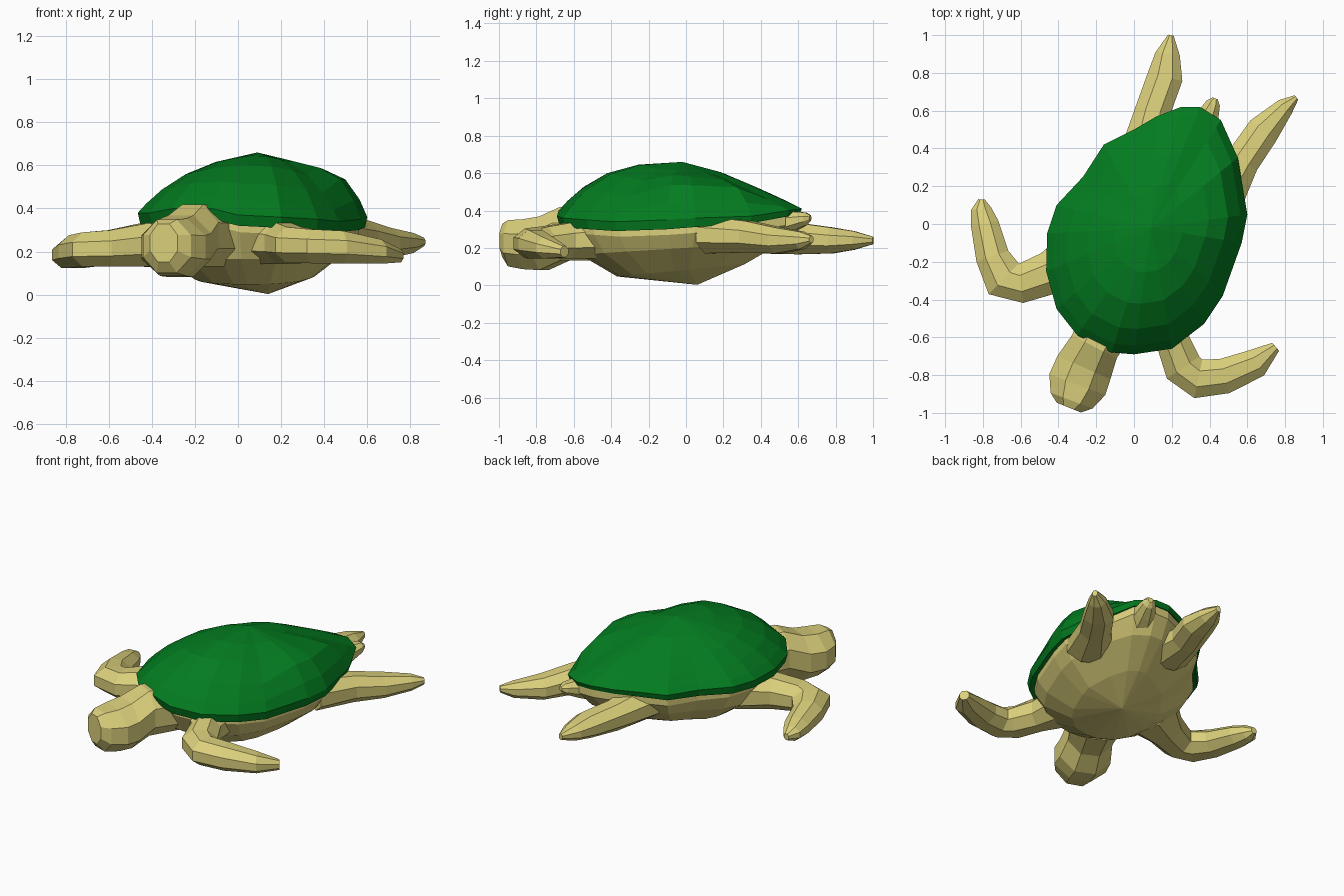
import bpy, bmesh, math
from mathutils import Vector

if "Cube" in bpy.data.objects:
    bpy.data.objects.remove(bpy.data.objects["Cube"])


def material(name, rgb):
    m = bpy.data.materials.new(name)
    m.diffuse_color = (*rgb, 1)
    m.use_nodes = True
    m.node_tree.nodes["Principled BSDF"].inputs["Base Color"].default_value = m.diffuse_color
    return m


GREEN = material("shell green", (0.001, 0.2, 0.014))
SKIN = material("sandy skin", (0.71, 0.63, 0.2))


def loft(name, rings, mat, start=None, end=None):
    """Skin a list of equal rings; the ends close to a point or a flat cap."""
    bm = bmesh.new()
    vs = [[bm.verts.new(p) for p in r] for r in rings]
    n = len(vs[0])
    for a, b in zip(vs, vs[1:]):
        for i in range(n):
            bm.faces.new((a[i], a[(i + 1) % n], b[(i + 1) % n], b[i]))
    for ring, tip in ((vs[0], start), (vs[-1], end)):
        if tip is None:
            bm.faces.new(ring)
        else:
            t = bm.verts.new(tip)
            for i in range(n):
                bm.faces.new((ring[i], ring[(i + 1) % n], t))
    bmesh.ops.recalc_face_normals(bm, faces=bm.faces)
    me = bpy.data.meshes.new(name)
    bm.to_mesh(me)
    bm.free()
    ob = bpy.data.objects.new(name, me)
    bpy.context.collection.objects.link(ob)
    me.materials.append(mat)
    return ob


def limb(name, path, sides=8):
    """Tapered tube; each station is x, y, z, half width, half height."""
    pts = [Vector(p[:3]) for p in path]
    rings = []
    for i, p in enumerate(path):
        d = pts[min(i + 1, len(pts) - 1)] - pts[max(i - 1, 0)]
        side = Vector((d.y, -d.x, 0)).normalized()
        ring = []
        for k in range(sides):
            a = 2 * math.pi * (k + 0.5) / sides
            ring.append(pts[i] + side * p[3] * 1.07 * math.cos(a)
                        + Vector((0, 0, p[4] * 1.07 * math.sin(a))))
        rings.append(ring)
    return loft(name, rings, SKIN)


# Shell rim, anticlockwise from the tail end
RIM = [Vector(p) for p in (
    (.35, .62, .41), (.25, .62, .41), (.12, .57, .40), (0, .50, .39), (-.16, .42, .38),
    (-.27, .25, .38), (-.41, .10, .38), (-.46, -.05, .38), (-.465, -.25, .38),
    (-.41, -.45, .38), (-.30, -.59, .40), (-.12, -.68, .40), (0, -.69, .37),
    (.20, -.66, .36), (.37, -.53, .35), (.47, -.38, .34), (.57, -.10, .35),
    (.60, .05, .36), (.55, .35, .37), (.46, .55, .40))]
APEX = Vector((.09, -.02, .66))


def shell_ring(s):
    ring = []
    for r in RIM:
        # steep at the front, gentle at the back
        power = 2.3 - 0.9 * r.y / 0.65
        p = APEX.lerp(r, s)
        p.z = r.z + (APEX.z - r.z) * (1 - s ** power)
        # flanks: lower beside the ridge, fuller at the right edge
        p.z -= .03 * math.sin(math.pi * s) * min(1, abs(r.x - .09) / .45)
        if r.x > .54:
            p.z += .075 * max(0, math.sin(math.pi * s ** 3))
        ring.append(p)
    return ring


def flat_ring(s, z, rear=0):
    """Scaled rim; rear widens it toward the tail."""
    ring = []
    for r in RIM:
        p = APEX.lerp(r, s + rear * max(0, r.y / .62))
        p.z = z(r)
        ring.append(p)
    return ring


# Domed shell with a turned-under rim
lip = flat_ring(.98, lambda r: r.z - .05 + .02 * max(0, r.y / .62))
under = flat_ring(.85, lambda r: r.z - .03)
loft("shell", [under, lip] + [shell_ring(s) for s in (1, .93, .8, .6, .35)], GREEN, end=APEX)

# Body and rounded belly
loft("body", [flat_ring(.92, lambda r: r.z - .01, .05),
              flat_ring(.92, lambda r: r.z - .08, .05),
              flat_ring(.82, lambda r: .20 + .05 * r.y, .02),
              flat_ring(.52, lambda r: .082 + .05 * r.y)],
     SKIN, start=(.1, -.04, .4), end=(.14, .06, .003))

# Head and neck
limb("head", [(-.12, -.48, .27, .15, .14), (-.21, -.65, .275, .135, .145),
              (-.265, -.76, .225, .155, .145), (-.30, -.85, .22, .16, .135),
              (-.33, -.935, .225, .12, .125), (-.345, -.972, .24, .07, .09)])

# Front flippers, bent at the elbow
limb("front_flipper_left", [(-.25, -.18, .24, .19, .12), (-.45, -.26, .23, .115, .10),
                            (-.60, -.315, .215, .105, .085), (-.69, -.29, .21, .115, .08),
                            (-.75, -.17, .20, .09, .077),
                            (-.79, 0, .185, .075, .062), (-.81, .08, .18, .055, .045),
                            (-.807, .13, .175, .018, .02)])
limb("front_flipper_right", [(.13, -.43, .25, .16, .11), (.205, -.62, .24, .09, .097),
                             (.26, -.76, .23, .105, .085), (.34, -.82, .225, .105, .08),
                             (.48, -.805, .22, .095, .077),
                             (.65, -.735, .20, .078, .057), (.75, -.65, .18, .028, .03)])

# Hind flippers
limb("hind_flipper_right", [(.44, .13, .27, .14, .10), (.575, .335, .26, .092, .085),
                            (.685, .495, .24, .088, .07), (.80, .62, .24, .05, .047),
                            (.86, .67, .245, .015, .02)])
limb("hind_flipper_left", [(.06, .36, .27, .14, .10), (.10, .60, .25, .095, .085),
                           (.165, .78, .24, .095, .07), (.178, .90, .24, .066, .05),
                           (.195, 1.0, .24, .015, .02)])

# Tail
limb("tail", [(.33, .42, .31, .10, .09), (.39, .57, .34, .06, .055),
              (.42, .64, .355, .038, .035), (.43, .665, .36, .015, .015)])
